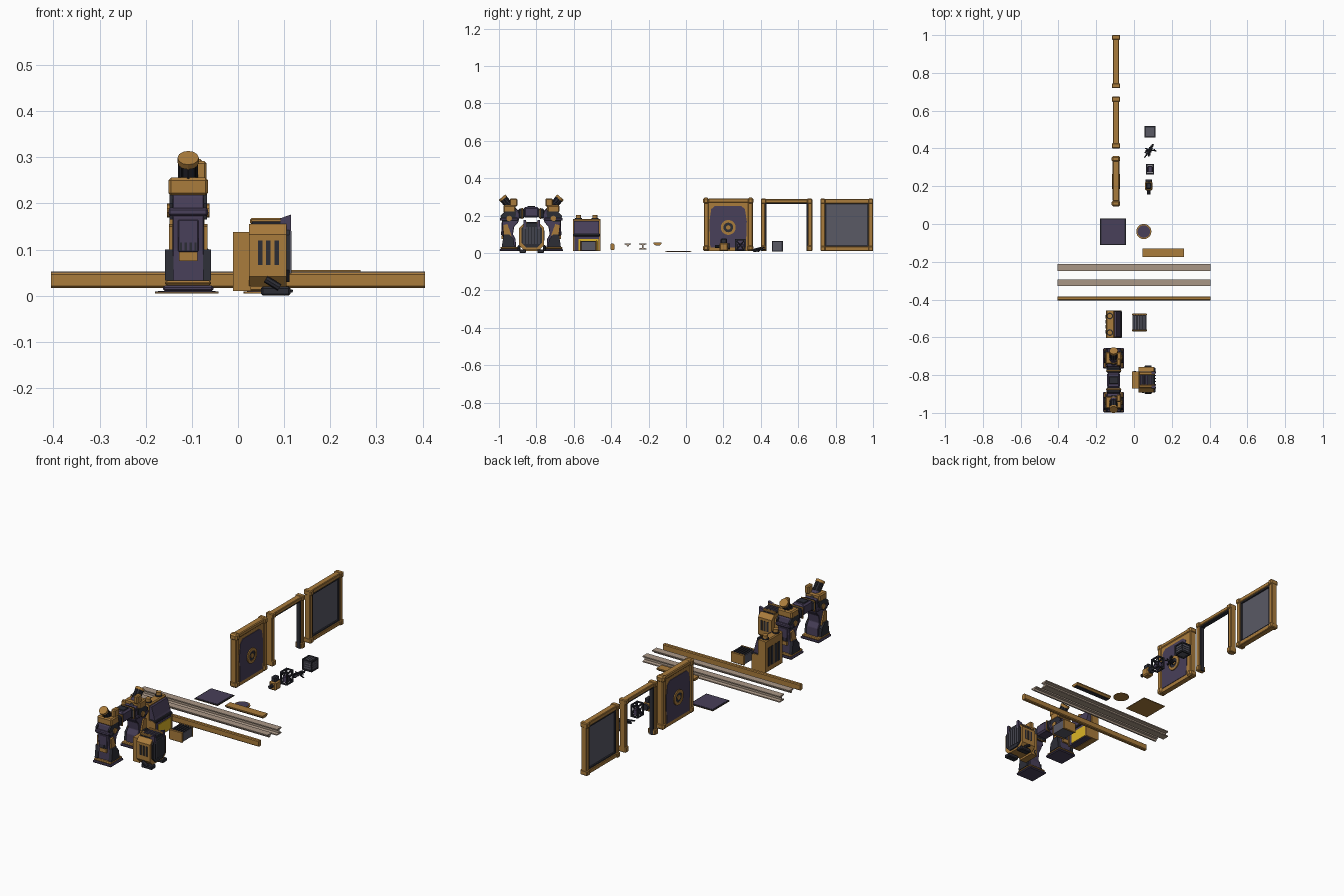
import bpy, bmesh, math, random
from mathutils import Vector

if "Cube" in bpy.data.objects:
    bpy.data.objects.remove(bpy.data.objects["Cube"])

def mat(name, r, g, b):
    m = bpy.data.materials.new(name)
    m.diffuse_color = (r, g, b, 1)
    m.use_nodes = True
    m.node_tree.nodes["Principled BSDF"].inputs["Base Color"].default_value = m.diffuse_color
    return m
ORANGE = mat("ochre", .40, .20, .045)
PURPLE = mat("plum", .065, .05, .10)
DARK = mat("charcoal", .025, .026, .036)
STEEL = mat("steel", .10, .10, .13)
TAN = mat("tan", .40, .31, .24)
YELLOW = mat("yellow", .72, .46, .02)

def finish(name, bm, m, bev=0):
    if bev:
        bmesh.ops.bevel(bm, geom=bm.edges[:], offset=bev, segments=1, affect='EDGES')
    bmesh.ops.recalc_face_normals(bm, faces=bm.faces[:])
    me = bpy.data.meshes.new(name)
    bm.to_mesh(me)
    bm.free()
    me.materials.append(m)
    o = bpy.data.objects.new(name, me)
    bpy.context.collection.objects.link(o)
    return o

def prism(name, pts, axis, lo, hi, m, bev=0):
    """Extrude a 2D outline along an axis."""
    place = {'x': lambda a, b, t: (t, a, b), 'y': lambda a, b, t: (a, t, b), 'z': lambda a, b, t: (a, b, t)}[axis]
    bm = bmesh.new()
    f = bm.faces.new([bm.verts.new(place(a, b, lo)) for a, b in pts])
    ext = bmesh.ops.extrude_face_region(bm, geom=[f])
    d = Vector(place(0, 0, hi - lo))
    bmesh.ops.translate(bm, vec=d, verts=[v for v in ext['geom'] if isinstance(v, bmesh.types.BMVert)])
    return finish(name, bm, m, bev)

def box(name, x0, x1, y0, y1, z0, z1, m, bev=0):
    y0, y1 = sorted((y0, y1))
    return prism(name, [(x0, y0), (x1, y0), (x1, y1), (x0, y1)], 'z', z0, z1, m, bev)

def chamfer(a0, a1, b0, b1, c):
    return [(a0 + c, b0), (a1 - c, b0), (a1, b0 + c), (a1, b1 - c),
            (a1 - c, b1), (a0 + c, b1), (a0, b1 - c), (a0, b0 + c)]

def cyl(name, p, q, r, m, n=12, r2=None):
    p, q = Vector(p), Vector(q)
    bm = bmesh.new()
    bmesh.ops.create_cone(bm, cap_ends=True, segments=n, radius1=r, radius2=r if r2 is None else r2, depth=(q - p).length)
    bm.transform((q - p).to_track_quat('Z', 'Y').to_matrix().to_4x4())
    bmesh.ops.translate(bm, vec=(p + q) / 2, verts=bm.verts[:])
    return finish(name, bm, m)

def ring(name, x0, x1, y, z, ro, ri, m, n=20):
    """Flat ring facing x."""
    bm = bmesh.new()
    loops = []
    for x, r in ((x0, ri), (x0, ro), (x1, ro), (x1, ri)):
        loops.append([bm.verts.new((x, y + r * math.cos(2 * math.pi * i / n), z + r * math.sin(2 * math.pi * i / n))) for i in range(n)])
    for k in range(4):
        a, b = loops[k], loops[(k + 1) % 4]
        for i in range(n):
            bm.faces.new((a[i], a[(i + 1) % n], b[(i + 1) % n], b[i]))
    return finish(name, bm, m)

# window wall panel
XA, XB = -.111, -.079
for y in (.72, .976):
    box("window_post", XA, XB, y, y + .024, .01, .29, ORANGE, .003)
    for z in (.01, .264):
        box("window_corner", -.117, -.073, y - .001, y + .025, z, z + .027, ORANGE, .004)
for z in (.012, .266):
    box("window_rail", XA, XB, .74, .98, z, z + .023, ORANGE, .003)
for y in (.744, .969):
    box("window_seal", -.107, -.083, y, y + .007, .035, .266, DARK)
for z in (.035, .259):
    box("window_seal", -.107, -.083, .744, .976, z, z + .007, DARK)
box("window_pane", -.099, -.091, .744, .976, .035, .266, STEEL)

# open doorway
for y, s in ((.40, 1), (.675, -1)):
    box("doorway_post", XA, XB, y, y + s * .023, .01, .29, ORANGE, .003)
    box("doorway_corner", -.117, -.073, y, y + s * .028, .265, .291, ORANGE, .004)
    box("doorway_foot", -.117, -.073, y, y + s * .028, .01, .04, ORANGE, .004)
    box("doorway_lining", -.106, -.084, y + s * .022, y + s * .03, .01, .27, DARK)
box("doorway_lintel", XA, XB, .42, .655, .268, .288, ORANGE, .003)
box("doorway_lintel_lining", -.106, -.084, .42, .655, .262, .27, DARK)

# closed door with porthole
prism("door_slab", chamfer(.10, .35, .01, .29, .02), 'x', -.109, -.081, ORANGE)
for y in (.095, .331):
    box("door_post", -.113, -.077, y, y + .026, .01, .275, ORANGE, .004)
    for z in (.01, .262):
        box("door_corner", -.118, -.073, y - .003, y + .029, z, z + .034, ORANGE, .008)
box("door_header", -.113, -.077, .12, .335, .27, .292, ORANGE, .004)
for s in (-1, 1):
    xs = lambda d: -.095 + s * d
    prism("door_panel", [(.13, .03), (.32, .03), (.325, .17), (.315, .235), (.295, .252), (.155, .252), (.135, .235), (.125, .17)], 'x', xs(.012), xs(.0165), PURPLE)
    ring("door_porthole_rim", xs(.014), xs(.022), .226, .137, .040, .026, ORANGE)
    cyl("door_porthole", (xs(.014), .226, .137), (xs(.019), .226, .137), .027, DARK, 20)
    cyl("door_porthole_hub", (xs(.014), .226, .137), (xs(.022), .226, .137), .012, ORANGE, 12)

# floor tile, round hatch
box("tile_base", -.18, -.042, -.112, .03, .005, .0075, ORANGE)
box("tile_border", -.18, -.042, -.112, .03, .0075, .009, DARK)
box("tile_top", -.173, -.049, -.105, .023, .009, .0105, PURPLE)
cyl("hatch_rim", (.052, -.04, .005), (.052, -.04, .009), .04, ORANGE, 24)
cyl("hatch_top", (.052, -.04, .009), (.052, -.04, .0105), .033, PURPLE, 24)

# plank shelf and long beams
prism("plank", [(-.174, .056), (-.130, .056), (-.130, .050), (-.138, .042), (-.166, .042), (-.174, .050)], 'x', .045, .266, ORANGE)
box("plank_underside", .05, .261, -.164, -.14, .040, .042, DARK)
L = .405
prism("i_beam", [(-.25, .019), (-.212, .019), (-.212, .025), (-.228, .028), (-.228, .043), (-.212, .046), (-.212, .052),
                 (-.25, .052), (-.25, .046), (-.234, .043), (-.234, .028), (-.25, .025)], 'x', -L, L, TAN)
prism("t_beam", [(-.329, .052), (-.293, .052), (-.293, .046), (-.304, .043), (-.307, .034), (-.315, .034), (-.318, .043), (-.329, .046)], 'x', -L, L, TAN)
prism("square_beam", chamfer(-.404, -.383, .017, .050, .004), 'x', -L, L, ORANGE)

# control console
prism("console_back", chamfer(-.148, -.104, .01, .182, .005), 'y', -.604, -.458, ORANGE)
prism("console_front", [(-.105, .01), (-.07, .01), (-.07, .10), (-.076, .115), (-.092, .172), (-.105, .172)], 'y', -.598, -.464, PURPLE)
for y in (-.604, -.466):
    prism("console_side", [(-.106, .01), (-.066, .01), (-.066, .09), (-.078, .10), (-.106, .10)], 'y', y, y + .008, ORANGE)
box("console_ledge", -.105, -.064, -.602, -.460, .09, .104, DARK, .003)
box("console_warning_plate", -.07, -.067, -.575, -.468, .015, .075, YELLOW)
for y in (-.575, -.487):
    cyl("console_knob", (-.128, y, .18), (-.128, y, .203), .014, ORANGE, 12)
    cyl("console_knob_collar", (-.128, y, .18), (-.128, y, .187), .018, DARK, 12)
for i in range(4):
    box("console_vent", -.15, -.147, -.58 + .027 * i, -.562 + .027 * i, .04, .14, DARK)

# supply bin
box("bin_body", -.008, .066, -.562, -.48, .014, .06, STEEL)
for y in (-.568, -.484):
    box("bin_end", -.011, .069, y, y + .01, .01, .066, ORANGE, .003)
for i in range(5):
    box("bin_slat", -.003 + i * .0145, .006 + i * .0145, -.56, -.48, .06, .065, DARK)

# walking gantry: two mirrored legs joined by a beam
C, X = -.827, -.108
for s in (-1, 1):
    Y = lambda d: C + s * d
    P = lambda pts: [(Y(a), b) for a, b in pts]
    box("foot_sole", X - .055, X + .055, Y(.062), Y(.170), .01, .022, PURPLE, .004)
    box("foot_top", X - .050, X + .050, Y(.066), Y(.166), .022, .033, ORANGE, .004)
    prism("leg", P([(.152, .03), (.082, .03), (.084, .075), (.098, .10), (.092, .14), (.07, .165), (.06, .20), (.075, .235),
                    (.12, .238), (.15, .215), (.158, .17), (.15, .1)]), 'x', X - .034, X + .034, PURPLE, .002)
    for t in (-1, 1):
        prism("leg_guard", P([(.158, .033), (.09, .033), (.095, .075), (.118, .10), (.148, .10)]), 'x', X + t * .032, X + t * .05, DARK)
        prism("shin_plate", P([(.145, .04), (.10, .04), (.108, .10), (.128, .155), (.15, .15)]), 'x', X + t * .033, X + t * .042, ORANGE)
        prism("shoulder_plate", P([(.155, .165), (.12, .165), (.085, .19), (.08, .225), (.12, .24), (.165, .2)]), 'x', X + t * .033, X + t * .041, DARK)
        cyl("knee_bolt", (X + t * .034, Y(.118), .185), (X + t * .046, Y(.118), .185), .015, ORANGE, 10)
    box("shin_panel", X - .022, X + .022, Y(.148), Y(.159), .095, .165, PURPLE, .002)
    box("shin_badge", X - .02, X + .02, Y(.15), Y(.160), .075, .095, ORANGE)
    for i in range(4):
        box("shin_vent", X - .018 + i * .0105, X - .013 + i * .0105, Y(.155), Y(.161), .098, .115, DARK)
    box("leg_collar", X - .043, X + .043, Y(.07), Y(.168), .173, .19, PURPLE, .004)
    box("shoulder_block", X - .043, X + .043, Y(.085), Y(.15), .217, .256, ORANGE, .006)
    box("shoulder_box", X + .015, X + .04, Y(.075), Y(.115), .25, .292, ORANGE, .005)
    # angled exhaust barrel
    base, d = Vector((X, Y(.085), .215)), Vector((0, s * .068, .08))
    cyl("barrel", base, base + d, .019, DARK, 12)
    cyl("barrel_collar", base + d * .35, base + d * .48, .023, PURPLE, 12)
    cyl("barrel_cap", base + d * .92, base + d * 1.05, .023, ORANGE, 12)
    for k in range(8):
        a = k * math.pi / 4
        off = Vector((math.cos(a), 0, 0)) * .019 + Vector((0, -s * .08, .068)).normalized() * .019 * math.sin(a)
        cyl("barrel_rib", base + d * .5 + off, base + d * .92 + off, .003, DARK, 6)
    box("beam_joint", X - .038, X + .038, Y(.036), Y(.07), .185, .238, DARK, .008)
    box("beam_band", X - .041, X + .041, Y(.045), Y(.053), .182, .242, ORANGE, .003)
box("gantry_beam", X - .034, X + .034, C - .04, C + .04, .19, .247, PURPLE, .008)
box("gantry_hatch", X - .025, X + .025, C - .02, C + .02, .245, .252, DARK, .002)

# generator
prism("generator_body", chamfer(-.892, -.758, .02, .155, .022), 'x', .024, .105, ORANGE)
box("generator_back_box", -.011, .028, -.871, -.781, .01, .138, ORANGE)
prism("generator_face", chamfer(-.880, -.770, .03, .158, .026), 'x', .10, .112, DARK)
box("generator_top", .028, .108, -.868, -.782, .15, .163, DARK, .003)
for i in range(6):
    box("grill_bar", .11, .116, -.870 + i * .0162, -.863 + i * .0162, .048, .14, STEEL)
for s in (-1, 1):
    Y = lambda d: -.825 + s * d
    for x in (.048, .066, .084):
        box("side_slot", x - .005, x + .005, Y(.064), Y(.0685), .067, .12, DARK)
    prism("rear_fin", [(.092, .14), (.115, .13), (.115, .176), (.092, .168)], 'y', *sorted((Y(.03), Y(.045))), PURPLE)
    box("top_rail", .026, .112, Y(.026), Y(.042), .155, .168, ORANGE, .003)
    prism("side_chevron", [(-.003, .042), (.004, .042), (.011, .029), (.004, .016), (-.003, .016), (.004, .029)], 'y', *sorted((Y(.044), Y(.046))), DARK)
    cyl("side_pipe", (.06, Y(.068), .036), (.09, Y(.068), .018), .008, DARK, 8)
    box("generator_foot", .05, .114, Y(.03), Y(.066), 0, .02, DARK, .004)
for x in (.035, .053, .071, .089):
    cyl("top_tube", (x, -.86, .161), (x, -.79, .161), .005, PURPLE, 8)

# small orange pump
box("pump_body", .058, .098, .178, .225, .01, .055, ORANGE, .006)
box("pump_head", .064, .092, .185, .22, .05, .078, DARK, .005)
cyl("pump_nozzle", (.078, .18, .035), (.078, .155, .035), .009, DARK, 10)
cyl("pump_cap", (.078, .22, .035), (.078, .236, .035), .017, DARK, 12)

def cage(name, x0, x1, y0, y1, z0, z1, w, m):
    """Cube made of edge bars."""
    for x in (x0, x1 - w):
        for y in (y0, y1 - w):
            box(name, x, x + w, y, y + w, z0, z1, m)
        for z in (z0, z1 - w):
            box(name, x, x + w, y0, y1, z, z + w, m)
    for y in (y0, y1 - w):
        for z in (z0, z1 - w):
            box(name, x0, x1, y, y + w, z, z + w, m)

# dark caged unit
cage("cage_bar", .064, .106, .262, .318, .01, .075, .007, DARK)
box("cage_core", .072, .098, .272, .308, .015, .05, PURPLE, .004)
for a, b in ((.266, .314), (.314, .266)):
    for x in (.067, .103):
        cyl("cage_brace", (x, a, .014), (x, b, .071), .003, DARK, 6)

# scrap heap
random.seed(4)
for i in range(14):
    a, r = random.uniform(0, math.pi), random.uniform(.015, .034)
    cx, cy, z = random.uniform(.072, .092), random.uniform(.375, .398), random.uniform(.011, .024)
    dx, dy = r * math.cos(a), r * math.sin(a)
    cyl("scrap_rod", (cx - dx, cy - dy, z - .004), (cx + dx, cy + dy, z + .006), .0035, DARK, 5)

# steel crate
box("crate_core", .061, .109, .464, .513, .012, .06, STEEL)
cage("crate_edge", .056, .114, .459, .518, .008, .065, .007, DARK)
for i in range(3):
    t = .012 * i
    box("crate_top_slat", .067 + t, .075 + t, .464, .513, .06, .0635, STEEL)
    for x in (.058, .109):
        box("crate_side_slat", x, x + .003, .466, .511, .02 + t, .028 + t, STEEL)
    for y in (.461, .513):
        box("crate_front_slat", .063, .107, y, y + .003, .02 + t, .028 + t, STEEL)
